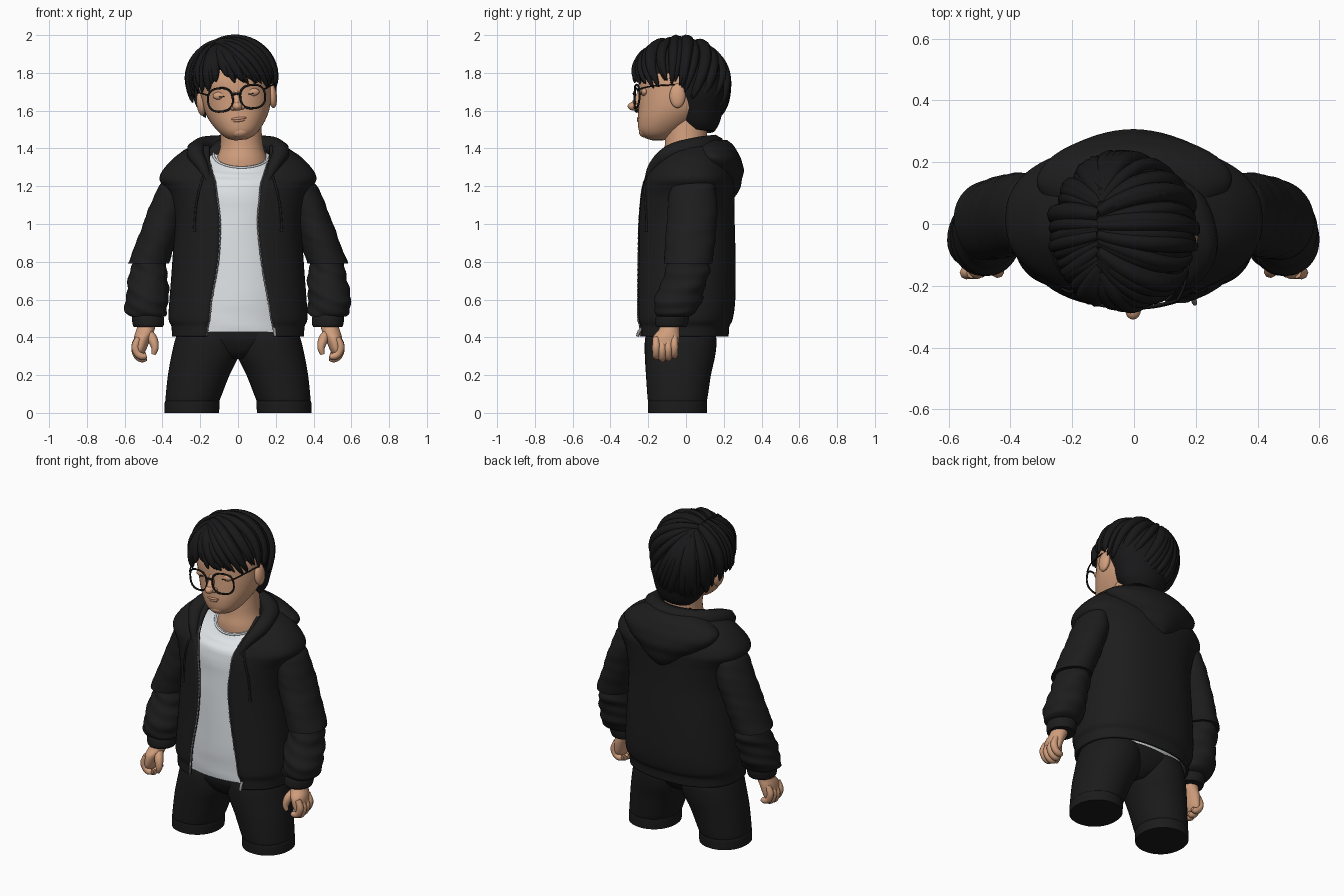
import bpy, bmesh, math, random
from mathutils import Vector, Matrix

random.seed(4)
if "Cube" in bpy.data.objects:
    bpy.data.objects.remove(bpy.data.objects["Cube"])


def material(name, r, g, b):
    m = bpy.data.materials.new(name)
    m.use_nodes = True
    m.diffuse_color = (r, g, b, 1)
    bsdf = m.node_tree.nodes["Principled BSDF"]
    bsdf.inputs["Base Color"].default_value = (r, g, b, 1)
    bsdf.inputs["Roughness"].default_value = 0.8
    return m


JACKET = material("jacket black", 0.012, 0.012, 0.012)
SHORTS = material("shorts black", 0.011, 0.011, 0.011)
HAIR = material("hair black", 0.009, 0.009, 0.010)
SKIN = material("skin", 0.64, 0.345, 0.205)
LIP = material("lip", 0.60, 0.30, 0.185)
SHIRT = material("shirt pale grey", 0.82, 0.86, 0.89)
FRAME = material("glasses black", 0.01, 0.01, 0.01)
METAL = material("zip grey", 0.26, 0.26, 0.27)

# The head leans a little to its right
LEAN = (Matrix.Translation((0.015, 0, 1.45)) @ Matrix.Rotation(math.radians(-6), 4, 'Y')
        @ Matrix.Translation((0, 0, -1.45)))


def finish(obj, mat, head=False):
    obj.data.materials.clear()
    obj.data.materials.append(mat)
    if head:
        obj.data.transform(LEAN)
    bpy.ops.object.select_all(action='DESELECT')
    obj.select_set(True)
    bpy.context.view_layer.objects.active = obj
    bpy.ops.object.shade_smooth_by_angle(angle=math.radians(50))
    return obj


def from_bmesh(name, bm, mat, head=False):
    bmesh.ops.recalc_face_normals(bm, faces=bm.faces[:])
    me = bpy.data.meshes.new(name)
    bm.to_mesh(me)
    bm.free()
    obj = bpy.data.objects.new(name, me)
    bpy.context.collection.objects.link(obj)
    return finish(obj, mat, head)


def dense(rows, n):
    """Smooth interpolation through rows of numbers."""
    out, last = [], len(rows) - 1
    for i in range(last):
        quad = list(zip(rows[max(i - 1, 0)], rows[i], rows[i + 1], rows[min(i + 2, last)]))
        for k in range(n):
            t = k / n
            out.append(tuple(0.5 * (2*b + (c-a)*t + (2*a-5*b+4*c-d)*t*t + (3*b-a-3*c+d)*t**3)
                             for a, b, c, d in quad))
    return out + [tuple(rows[-1])]


def ring_point(row, a, power):
    s, c = math.sin(a), math.cos(a)
    dy = -row[4] * math.copysign(abs(c) ** power, c)
    return Vector((row[1] + row[3] * math.copysign(abs(s) ** power, s), row[2] + dy, row[0]))


def skin_rings(name, rings, mat, closed=True, head=False):
    bm = bmesh.new()
    vs = [[bm.verts.new(p) for p in r] for r in rings]
    n = len(vs[0])
    for lo, hi in zip(vs, vs[1:]):
        for j in range(n if closed else n - 1):
            k = (j + 1) % n
            bm.faces.new((lo[j], lo[k], hi[k], hi[j]))
    if closed:
        bm.faces.new(vs[0])
        bm.faces.new(vs[-1])
    return from_bmesh(name, bm, mat, head)


def loft(name, rows, mat, power=1.0, fold=0.0, tilt=False, head=False, sides=48):
    """Rows are z, centre x, centre y, half width, half depth (and tilt)."""
    rings = []
    for row in dense(rows, 5):
        ring = []
        for j in range(sides):
            a = math.tau * j / sides
            p = ring_point(row, a, power)
            f = fold * math.sin(row[0] * 60 + 3 * math.sin(a + 1) + a) * math.sin(row[0] * 23 + a)
            p += Vector((math.sin(a), -math.cos(a), 0)) * f
            if tilt:
                p.z += row[5] * (p.y - row[2])
            ring.append(p)
        rings.append(ring)
    return skin_rings(name, rings, mat, True, head)


def tube(name, paths, mat, head=False, cyclic=False, steps=5):
    """Paths hold x, y, z, radius."""
    cu = bpy.data.curves.new(name, 'CURVE')
    cu.dimensions, cu.bevel_depth, cu.bevel_resolution = '3D', 1.0, 2
    cu.use_fill_caps = True
    for path in paths:
        pts = dense(path, steps) if steps > 1 else path
        sp = cu.splines.new('POLY')
        sp.points.add(len(pts) - 1)
        sp.use_cyclic_u = cyclic
        for q, p in zip(sp.points, pts):
            q.co, q.radius = (*p[:3], 1), max(p[3], 0.001)
    obj = bpy.data.objects.new(name, cu)
    bpy.context.collection.objects.link(obj)
    bpy.ops.object.select_all(action='DESELECT')
    obj.select_set(True)
    bpy.context.view_layer.objects.active = obj
    bpy.ops.object.convert(target='MESH')
    return finish(bpy.context.object, mat, head)


def ball(name, centre, scale, mat, head=False):
    bm = bmesh.new()
    bmesh.ops.create_uvsphere(bm, u_segments=24, v_segments=16, radius=1)
    bmesh.ops.transform(bm, verts=bm.verts[:], matrix=Matrix.LocRotScale(Vector(centre), None, Vector(scale)))
    return from_bmesh(name, bm, mat, head)


# Shirt and neck
loft("shirt", [(.428, 0, -.05, .315, .19, 0), (.6, 0, -.02, .325, .228, 0), (1.0, 0, 0, .30, .235, 0),
               (1.2, 0, 0, .32, .22, 0), (1.28, 0, 0, .28, .18, .15), (1.33, .01, 0, .2, .158, .35),
               (1.365, .02, 0, .15, .14, .48)], SHIRT, tilt=True, fold=.003)
tube("shirt_collar", [[(.02 + .15 * math.sin(a), -.14 * math.cos(a), 1.366 - .067 * math.cos(a), .006)
                       for a in [math.tau * i / 40 for i in range(40)]]], SHIRT, cyclic=True, steps=1)
loft("neck", [(1.25, .02, -.005, .15, .12), (1.34, .02, 0, .135, .126), (1.42, .02, 0, .112, .112),
              (1.56, .01, 0, .11, .11)], SKIN)

# Open jacket body: each row also holds the two edges of the opening
POWER = .85
body = dense([(.405, 0, -.02, .342, .238, -.165, .195), (.46, 0, -.018, .345, .24, -.16, .185),
              (.50, 0, -.012, .36, .252, -.15, .175), (.6, 0, -.005, .355, .258, -.14, .16),
              (.8, 0, 0, .34, .255, -.105, .125), (1.0, 0, 0, .33, .25, -.095, .105),
              (1.14, 0, .005, .355, .245, -.11, .115), (1.20, 0, .01, .385, .24, -.118, .12),
              (1.24, 0, .015, .408, .232, -.125, .13), (1.29, 0, .02, .385, .21, -.14, .145),
              (1.36, 0, .03, .315, .165, -.15, .165), (1.41, 0, .04, .22, .125, -.15, .165)], 5)
rings = []
for row in body:
    a0 = math.asin((row[6] / row[3]) ** (1 / POWER))
    a1 = math.tau - math.asin((-row[5] / row[3]) ** (1 / POWER))
    rings.append([ring_point(row, a0 + (a1 - a0) * j / 60, POWER) for j in range(61)])
jacket = skin_rings("jacket_body", rings, JACKET, closed=False)
wall = jacket.modifiers.new("thickness", 'SOLIDIFY')
wall.thickness, wall.offset = .016, 0

# Zip edges, pull and drawstrings
for side, idx in (("left", 0), ("right", -1)):
    edge = dense([tuple(r[idx]) for r in rings[:48]], 3)
    tube(side + "_zip", [[(x, y - .004, z, .006 if i % 2 else .0035)
                          for i, (x, y, z) in enumerate(edge)]], METAL, steps=1)
tube("zip_pull", [[(.192, -.232, .45, .007), (.194, -.248, .43, .009), (.197, -.258, .405, .007)]], METAL)


def front_y(x, z):
    row = min(body, key=lambda r: abs(r[0] - z))
    c = 1 - (abs(x) / row[3]) ** (2 / POWER)
    return row[2] - row[4] * max(c, 0) ** (POWER / 2) - .012


for s, side in ((1, "left"), (-1, "right")):
    cord = [(s * x, front_y(x, z), z, r) for x, z, r in
            ((.17, 1.29, .006), (.2, 1.2, .006), (.222, 1.1, .006), (.23, 1.0, .006), (.23, .96, .009))]
    tube(side + "_drawstring", [cord], JACKET)

# Hood: roll around the neck and the bag hanging behind
half = [(.145, -.215, 1.2, .010), (.185, -.172, 1.3, .03), (.225, -.08, 1.375, .048),
        (.19, .05, 1.405, .055), (.1, .125, 1.415, .055)]
tube("hood_roll", [half + [(0, .15, 1.418, .055)] + [(-x, y, z, r) for x, y, z, r in half[::-1]]], JACKET)
loft("hood_bag", [(1.13, 0, .215, .04, .03), (1.17, 0, .205, .10, .075), (1.23, 0, .18, .19, .115),
                  (1.30, 0, .165, .28, .14), (1.36, 0, .14, .315, .145), (1.41, 0, .13, .25, .125),
                  (1.445, 0, .13, .15, .085)], JACKET, power=1.1, fold=.003)

# Arms, hands and shorts legs, once per side
for s, side in ((1, "left"), (-1, "right")):
    def flip(rows):
        return [(z, s * cx, cy, rx, ry) for z, cx, cy, rx, ry in rows]
    loft(side + "_upper_sleeve", flip([
        (.79, .475, .012, .108, .128), (.9, .435, .02, .105, .132), (1.0, .4, .03, .103, .132),
        (1.1, .365, .035, .10, .13), (1.19, .345, .035, .08, .12), (1.225, .335, .035, .062, .10)]),
        JACKET, fold=.003)
    loft(side + "_lower_sleeve", flip([
        (.51, .478, -.07, .09, .085), (.53, .483, -.06, .11, .105), (.57, .485, -.048, .113, .12),
        (.63, .48, -.03, .112, .125), (.70, .475, -.01, .106, .12), (.76, .472, .01, .096, .115),
        (.82, .47, .015, .08, .105)]), JACKET, fold=.007)
    loft(side + "_cuff", flip([(.455, .475, -.078, .077, .08), (.47, .475, -.077, .083, .086),
                               (.505, .477, -.072, .085, .088), (.53, .478, -.068, .075, .08)]), JACKET)
    loft(side + "_palm", flip([(.31, .522, -.11, .022, .05), (.34, .518, -.11, .034, .066),
                               (.40, .505, -.105, .045, .07), (.44, .49, -.09, .048, .055),
                               (.48, .48, -.08, .046, .048)]), SKIN)
    fingers = []
    for i in range(4):
        y, drop = -.158 + .032 * i, .013 * abs(i - 1.3)
        fingers.append([(s * x, y, z + drop, r) for x, z, r in
                        ((.525, .38, .018), (.543, .335, .021), (.532, .298, .02),
                         (.507, .282, .019), (.485, .285, .013))])
    tube(side + "_fingers", fingers, SKIN)
    tube(side + "_thumb", [[(s * .48, -.10, .43, .024), (s * .452, -.14, .39, .026),
                            (s * .44, -.155, .345, .02), (s * .448, -.155, .31, .012)]], SKIN)
    loft(side + "_shorts_leg", flip([
        (.0, .245, -.045, .145, .155), (.055, .243, -.045, .145, .156), (.065, .241, -.045, .140, .153),
        (.075, .239, -.045, .145, .158), (.2, .208, -.04, .163, .172), (.3, .175, -.032, .178, .186),
        (.38, .16, -.028, .175, .19), (.43, .152, -.028, .165, .18)]), SHORTS, power=.95)
loft("shorts_hips", [(.285, 0, -.035, .05, .10), (.32, 0, -.033, .16, .145), (.38, 0, -.03, .28, .178),
                     (.43, 0, -.028, .29, .185)], SHORTS, power=.9)

# Head and face
loft("head", [(1.445, 0, -.15, .03, .035), (1.46, 0, -.148, .07, .075), (1.49, 0, -.13, .105, .118),
              (1.54, 0, -.095, .142, .16), (1.60, 0, -.06, .17, .193), (1.68, 0, -.04, .185, .21),
              (1.78, -.005, -.035, .188, .212), (1.86, -.013, -.04, .14, .165),
              (1.91, -.013, -.04, .07, .08)], SKIN, power=.95, head=True)
ball("nose_tip", (0, -.275, 1.624), (.026, .034, .023), SKIN, True)
tube("nose_bridge", [[(0, -.24, 1.70, .016), (0, -.253, 1.665, .019), (0, -.272, 1.63, .022)]], SKIN, True)
ball("upper_lip", (0, -.247, 1.559), (.042, .013, .009), LIP, True)
ball("lower_lip", (0, -.246, 1.549), (.036, .014, .010), LIP, True)
ball("chin", (0, -.215, 1.49), (.05, .035, .033), SKIN, True)


def rim_y(x):
    return -.272 + 1.1 * x * x


turn = [math.tau * i / 36 for i in range(36)]
for s, side in ((1, "left"), (-1, "right")):
    ball(side + "_nostril", (s * .024, -.262, 1.618), (.016, .018, .014), SKIN, True)
    ball(side + "_ear", (s * .19, -.045, 1.66), (.024, .042, .065), SKIN, True)
    ball(side + "_eyelid", (s * .082, -.219, 1.69), (.042, .018, .022), SKIN, True)
    tube(side + "_lash_line", [[(s * x, y, z, .0025) for x, y, z in
                                ((.055, -.235, 1.685), (.08, -.238, 1.682), (.11, -.223, 1.686))]], HAIR, True)
    # Softly squared rim
    rim = []
    for a in turn:
        x = .086 + .066 * math.copysign(abs(math.sin(a)) ** .8, math.sin(a))
        z = 1.667 + .062 * math.copysign(abs(math.cos(a)) ** .8, math.cos(a))
        rim.append((s * x, rim_y(x), z, .0055))
    tube(side + "_glasses_rim", [rim], FRAME, True, cyclic=True, steps=1)
    tube(side + "_glasses_temple", [[(s * .153, rim_y(.153), 1.70, .005), (s * .182, -.18, 1.712, .004),
                                     (s * .2, -.06, 1.718, .004)]], FRAME, True)
tube("glasses_bridge", [[(-.022, -.272, 1.685, .006), (0, -.277, 1.692, .006), (.022, -.272, 1.685, .006)]],
     FRAME, True)

# Hair: scalp cap, nape and combed locks fanning out from the parting
CENTRE, RADII = Vector((-.013, -.03, 1.757)), Vector((.226, .238, .220))
PART = -.24


def hem(az):
    a = abs(az)
    if a < 1.65:
        return 1.738 - .008 * a + .03 * max(0, 1 - abs(az - PART) / .4)
    return max(1.53, 1.71 - .30 * (a - 1.65))


bm = bmesh.new()
bmesh.ops.create_uvsphere(bm, u_segments=48, v_segments=32, radius=1)
for v in bm.verts:
    v.co = CENTRE + v.co * RADII
doomed = []
for v in bm.verts:
    az = math.atan2(v.co.x - CENTRE.x, CENTRE.y - v.co.y)
    if v.co.z < (1.85 if abs(az - PART) < .2 else hem(az) + .04):
        doomed.append(v)
bmesh.ops.delete(bm, geom=doomed, context='VERTS')
from_bmesh("hair_cap", bm, HAIR, True)
loft("hair_nape", [(1.49, 0, .07, .10, .08), (1.53, 0, .065, .135, .11), (1.6, 0, .055, .165, .14),
                   (1.68, 0, .045, .195, .165), (1.78, -.01, .02, .21, .185)], HAIR, head=True)

locks, COUNT = [], 72
for i in range(COUNT):
    az = -math.pi + math.tau * (i + .5) / COUNT + random.uniform(-.04, .04)
    if abs(az - PART) < .12:
        continue
    dz = max((hem(az) + random.uniform(-.03, .03) - CENTRE.z) / RADII.z, -.93)
    h = math.sqrt(1 - dz * dz)
    start = Vector((-.24, .1 - .62 * math.cos(az), .85)).normalized()
    end = Vector((h * math.sin(az), -h * math.cos(az), dz))
    lift, sway, width = random.uniform(.97, 1.03), random.uniform(-.09, .09), random.uniform(.019, .031)
    path = []
    for k in range(17):
        t = k / 16
        d = start.slerp(end, t)
        if abs(az - PART) > .6:
            d.rotate(Matrix.Rotation(sway * math.sin(math.pi * t), 3, 'Z'))
        if d.z < 0:
            flat = math.hypot(d.x, d.y)
            d.x, d.y = d.x * flat ** -.55, d.y * flat ** -.55
        p = CENTRE + d * RADII * lift
        path.append((*p, .003 + width * math.sin(math.pi * min(1, .12 + .88 * t)) ** .6))
    locks.append(path)
tube("hair_locks", locks, HAIR, True, steps=1)
